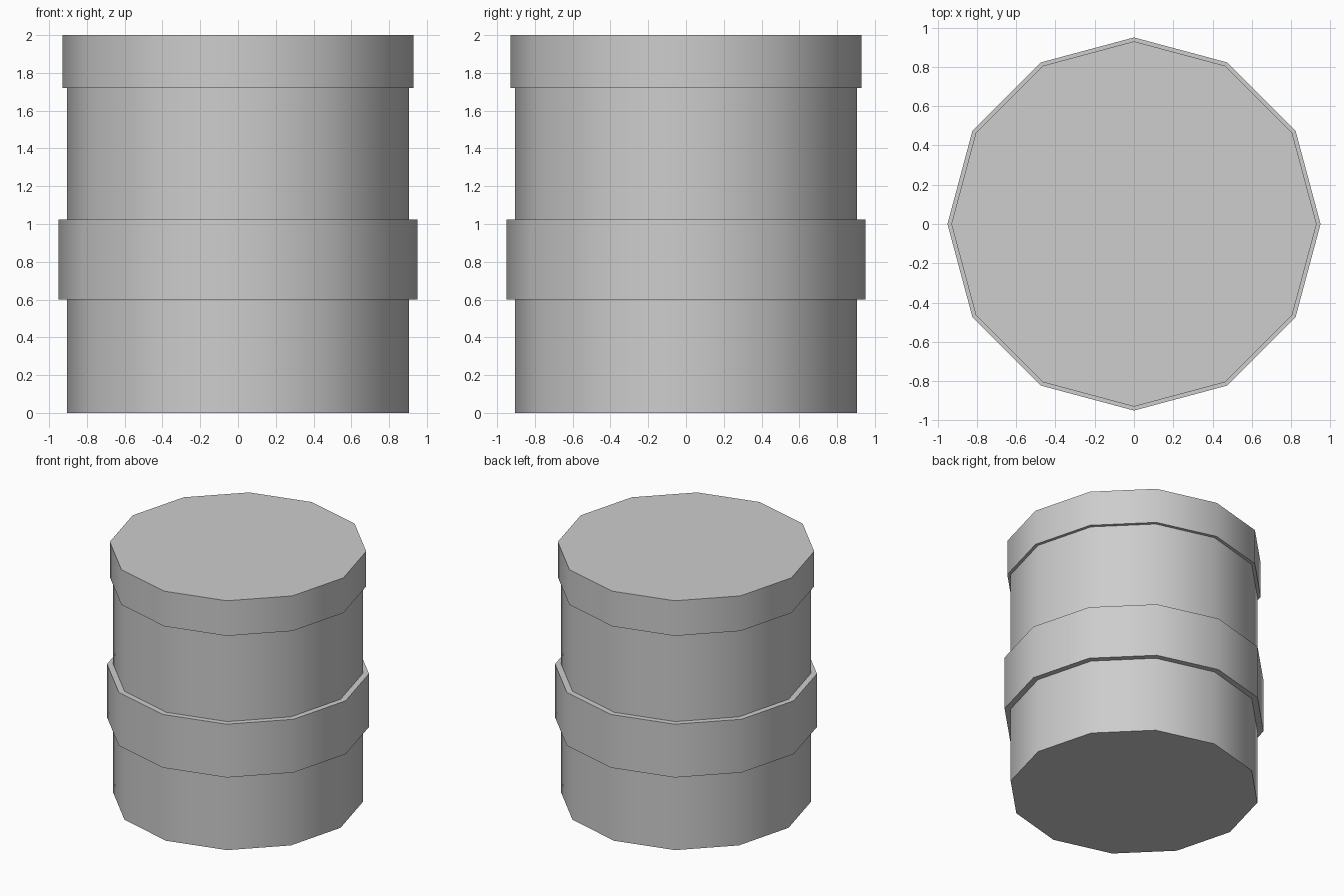
import bpy, bmesh, math

cube = bpy.data.objects.get("Cube")
if cube:
    bpy.data.objects.remove(cube, do_unlink=True)

SIDES = 12
BODY, BAND, LID = 0.905, 0.95, 0.93

# Plain grey finish
grey = bpy.data.materials.new("light_grey")
grey.use_nodes = True
colour = (0.61, 0.61, 0.61, 1)
grey.diffuse_color = colour
grey.node_tree.nodes["Principled BSDF"].inputs["Base Color"].default_value = colour


def lathe(name, profile):
    """Turn a (radius, height) profile into a closed twelve-sided solid."""
    bm = bmesh.new()
    rings = []
    for radius, z in profile:
        angles = [math.tau * i / SIDES for i in range(SIDES)]
        rings.append([bm.verts.new((radius * math.cos(a), radius * math.sin(a), z))
                      for a in angles])
    for low, high in zip(rings, rings[1:]):
        for i in range(SIDES):
            j = (i + 1) % SIDES
            bm.faces.new((low[i], low[j], high[j], high[i]))
    bm.faces.new(rings[0][::-1])
    bm.faces.new(rings[-1])
    bmesh.ops.recalc_face_normals(bm, faces=bm.faces)
    mesh = bpy.data.meshes.new(name)
    bm.to_mesh(mesh)
    bm.free()
    mesh.materials.append(grey)
    obj = bpy.data.objects.new(name, mesh)
    bpy.context.collection.objects.link(obj)
    # Smooth round the sides, sharp at the steps and caps
    bpy.ops.object.select_all(action='DESELECT')
    obj.select_set(True)
    bpy.context.view_layer.objects.active = obj
    bpy.ops.object.shade_smooth_by_angle(angle=math.radians(45))
    return obj


# Drum: body wall, raised middle band, body wall, overhanging lid
lathe("drum", [
    (BODY, 0), (BODY, 0.6),
    (BAND, 0.6), (BAND, 1.025),
    (BODY, 1.025), (BODY, 1.72),
    (LID, 1.72), (LID, 2),
])
